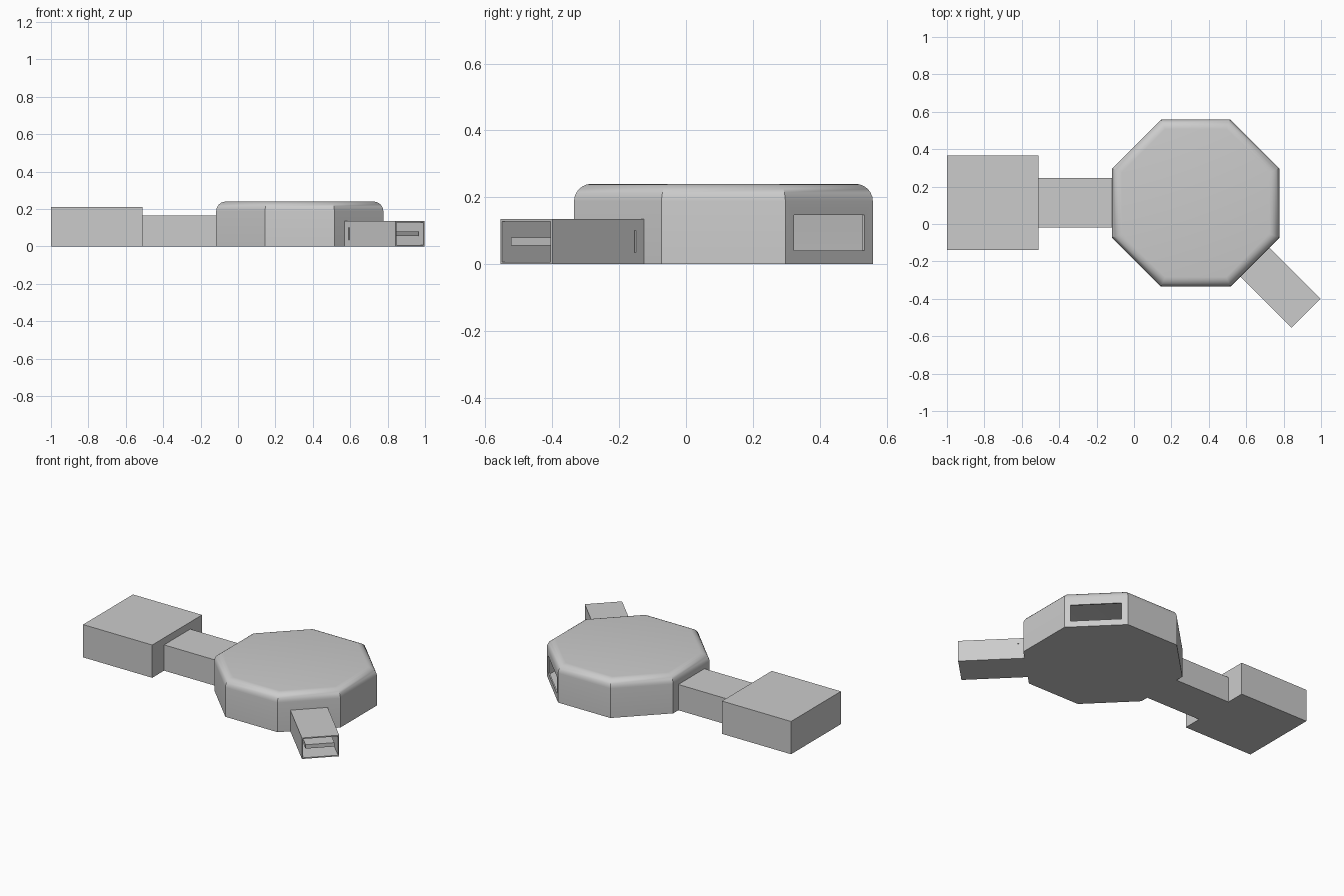
import bpy, bmesh
from math import pi, cos, sin
from mathutils import Matrix, Vector

if "Cube" in bpy.data.objects:
    bpy.data.objects.remove(bpy.data.objects["Cube"])


def finish(name, bm):
    bmesh.ops.recalc_face_normals(bm, faces=bm.faces)
    me = bpy.data.meshes.new(name)
    bm.to_mesh(me)
    bm.free()
    ob = bpy.data.objects.new(name, me)
    bpy.context.collection.objects.link(ob)
    return ob


def block_bm(x0, x1, y0, y1, z0, z1):
    bm = bmesh.new()
    bmesh.ops.create_cube(bm, size=1)
    for v in bm.verts:
        v.co = Vector(((x0 + x1) / 2 + v.co.x * (x1 - x0),
                       (y0 + y1) / 2 + v.co.y * (y1 - y0),
                       (z0 + z1) / 2 + v.co.z * (z1 - z0)))
    return bm


def block(name, *dims, matrix=Matrix()):
    bm = block_bm(*dims)
    bm.transform(matrix)
    return finish(name, bm)


def octagon(name, apothem, z0, z1, bevel):
    bm = bmesh.new()
    r = apothem / cos(pi / 8)
    ring = [bm.verts.new((CX + r * cos(pi / 8 + i * pi / 4),
                          CY + r * sin(pi / 8 + i * pi / 4), z0)) for i in range(8)]
    base = bm.faces.new(ring)
    ext = bmesh.ops.extrude_face_region(bm, geom=[base], use_keep_orig=True)
    bmesh.ops.translate(bm, vec=(0, 0, z1 - z0),
                        verts=[g for g in ext['geom'] if isinstance(g, bmesh.types.BMVert)])
    bmesh.ops.recalc_face_normals(bm, faces=bm.faces)
    top = [e for e in bm.edges if all(abs(v.co.z - z1) < 1e-5 for v in e.verts)]
    bmesh.ops.bevel(bm, geom=top, offset=bevel, segments=6, profile=0.5, affect='EDGES')
    return finish(name, bm)


def cut(ob, cutter):
    m = ob.modifiers.new("cut", 'BOOLEAN')
    m.operation, m.solver, m.object = 'DIFFERENCE', 'EXACT', cutter
    bpy.context.view_layer.objects.active = ob
    bpy.ops.object.modifier_apply(modifier=m.name)
    bpy.data.objects.remove(cutter)


CX, CY, AP = 0.33, 0.112, 0.447

# Left box and the arm joining it to the body
block("end_box", -1, -0.51, -0.14, 0.365, 0, 0.21)
block("arm", -0.51, CX - AP + 0.004, -0.02, 0.245, 0, 0.165)

# Hollow octagonal body with rounded top and a window on the back right side
body = octagon("body", AP, 0, 0.24, 0.052)
cut(body, octagon("cavity_cutter", AP - 0.008, 0.008, 0.232, 0.048))
to_back = Matrix.Translation((CX, CY, 0)) @ Matrix.Rotation(pi / 4, 4, 'Z')
cut(body, block("window_cutter", AP - 0.04, AP + 0.05, -0.149, 0.149, 0.04, 0.147,
                matrix=to_back))

# Diagonal socket: open tube towards the front right
to_front = Matrix.Translation((CX, CY, 0)) @ Matrix.Rotation(-pi / 4, 4, 'Z')
X1 = AP + 0.387
bm = block_bm(AP - 0.004, X1, -0.11, 0.11, 0, 0.135)
mouth = max(bm.faces, key=lambda f: f.calc_center_median().x)
bmesh.ops.inset_region(bm, faces=[mouth], thickness=0.01)
ext = bmesh.ops.extrude_face_region(bm, geom=[mouth])
bmesh.ops.translate(bm, vec=(-0.36, 0, 0),
                    verts=[g for g in ext['geom'] if isinstance(g, bmesh.types.BMVert)])
if mouth.is_valid:
    bmesh.ops.delete(bm, geom=[mouth], context='FACES_ONLY')
bm.transform(to_front)
socket = finish("socket", bm)

# Narrow slits in both socket sides, and the tongue inside
for s in (-1, 1):
    cut(socket, block("slit_cutter", AP + 0.033, AP + 0.04, s * 0.11 - 0.006,
                      s * 0.11 + 0.006, 0.035, 0.1, matrix=to_front))
block("tongue", AP + 0.02, X1 - 0.02, -0.085, 0.085, 0.055, 0.08, matrix=to_front)

# Smooth only the rounded rim
bpy.ops.object.select_all(action='DESELECT')
body.select_set(True)
bpy.context.view_layer.objects.active = body
bpy.ops.object.shade_smooth_by_angle(angle=pi / 6)
